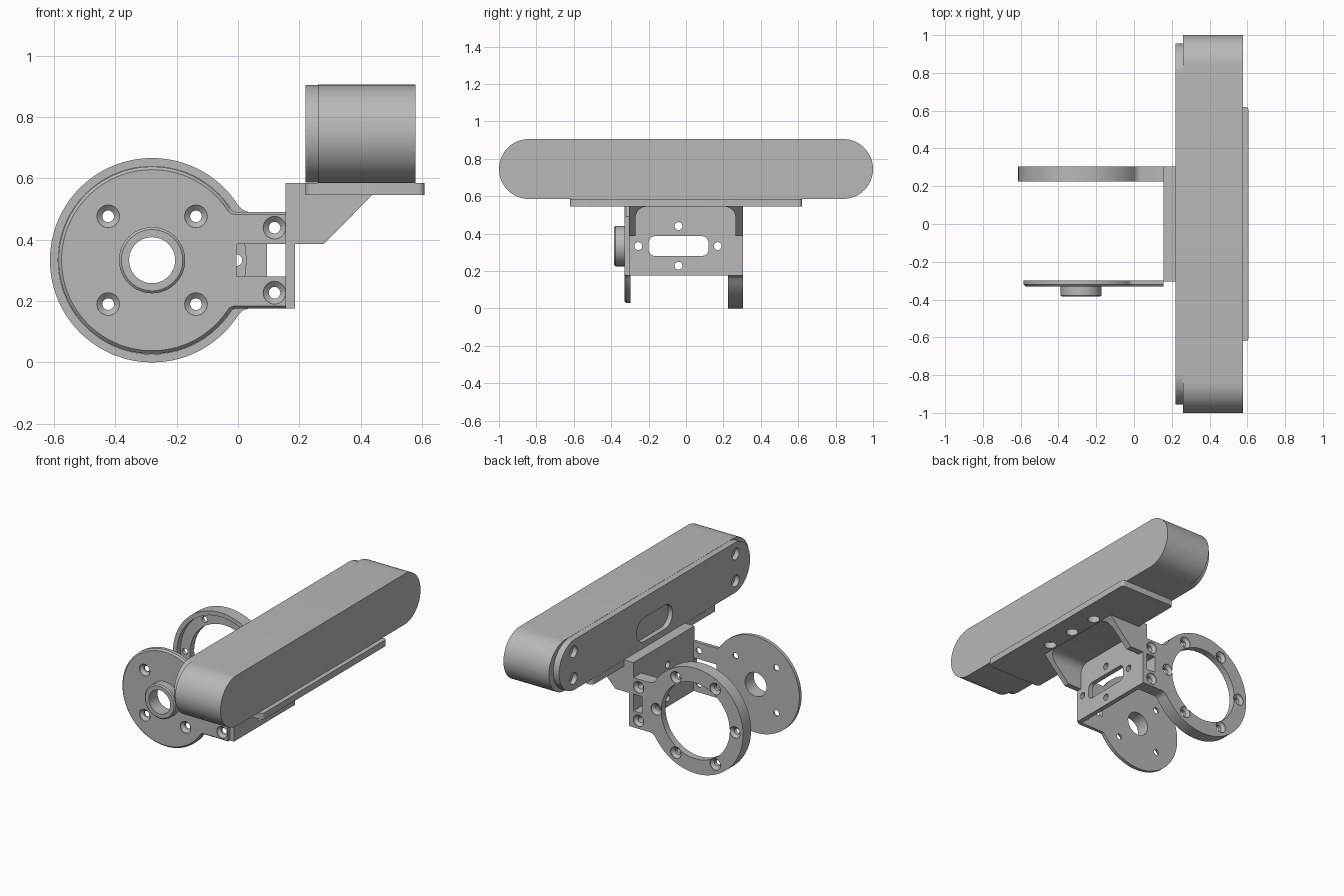
import bpy, bmesh, math

cube = bpy.data.objects.get("Cube")
if cube:
    bpy.data.objects.remove(cube, do_unlink=True)

grey = bpy.data.materials.new("plain grey")
grey.use_nodes = True
grey.diffuse_color = (0.48, 0.48, 0.48, 1)
grey.node_tree.nodes["Principled BSDF"].inputs["Base Color"].default_value = (0.48, 0.48, 0.48, 1)

CX, CZ = -0.28, 0.333   # pivot axis of the two arms
ARM = 0.157             # half height of the arms


def place(axis, u, v, w):
    return {"x": (w, u, v), "y": (u, w, v), "z": (u, v, w)}[axis]


def loft(name, axis, rings):
    """Closed solid through rings of (points, position along axis)."""
    bm = bmesh.new()
    loops = [[bm.verts.new(place(axis, u, v, w)) for u, v in pts] for pts, w in rings]
    for a, b in zip(loops, loops[1:]):
        for i in range(len(a)):
            j = (i + 1) % len(a)
            bm.faces.new((a[i], a[j], b[j], b[i]))
    bm.faces.new(loops[0])
    bm.faces.new(loops[-1])
    bmesh.ops.recalc_face_normals(bm, faces=bm.faces)
    mesh = bpy.data.meshes.new(name)
    bm.to_mesh(mesh)
    bm.free()
    mesh.materials.append(grey)
    obj = bpy.data.objects.new(name, mesh)
    bpy.context.collection.objects.link(obj)
    return obj


def prism(name, axis, pts, lo, hi):
    return loft(name, axis, [(pts, lo), (pts, hi)])


def arc(cu, cv, r, a0, a1, n):
    return [(cu + r * math.cos(a0 + (a1 - a0) * i / n),
             cv + r * math.sin(a0 + (a1 - a0) * i / n)) for i in range(n + 1)]


def circle(cu, cv, r, n=32):
    return arc(cu, cv, r, 0, math.tau, n)[:-1]


def rounded(u0, u1, v0, v1, r, n=8):
    """Rectangle with rounded corners; a large radius gives a stadium."""
    r = min(r, (u1 - u0) / 2 - 1e-4, (v1 - v0) / 2 - 1e-4)
    q = math.pi / 2
    centres = [(u1 - r, v1 - r), (u0 + r, v1 - r), (u0 + r, v0 + r), (u1 - r, v0 + r)]
    return [p for k, (u, v) in enumerate(centres) for p in arc(u, v, r, k * q, (k + 1) * q, n)]


def box(u0, u1, v0, v1):
    return [(u0, v0), (u1, v0), (u1, v1), (u0, v1)]


def paddle(radius, half, fillet, end):
    """Disc outline that runs through fillets into a straight arm."""
    reach = radius + fillet
    xc = math.sqrt(reach ** 2 - (half + fillet) ** 2)
    a = math.asin((half + fillet) / reach)
    top = arc(CX + xc, CZ + half + fillet, fillet, -math.pi / 2, a - math.pi, 8)
    disc = arc(CX, CZ, radius, a, math.tau - a, 72)
    bottom = [(u, 2 * CZ - v) for u, v in reversed(top)]
    return [(end, CZ + half)] + top + disc[1:-1] + bottom + [(end, CZ - half)]


def cut(obj, cutters):
    for c in cutters:
        c.hide_render = True
        mod = obj.modifiers.new("cut", "BOOLEAN")
        mod.operation, mod.solver, mod.object = "DIFFERENCE", "EXACT", c
    deps = bpy.context.evaluated_depsgraph_get()
    mesh = bpy.data.meshes.new_from_object(obj.evaluated_get(deps))
    obj.modifiers.clear()
    obj.data = mesh
    for c in cutters:
        bpy.data.objects.remove(c, do_unlink=True)


def countersink(u, v, face, inward, depth):
    """Screw hole along y with a wide mouth at the outer face."""
    small, wide = circle(u, v, 0.019, 24), circle(u, v, 0.037, 24)
    return loft("cutter", "y", [(wide, face - inward * 0.01), (wide, face + inward * 0.004),
                                (small, face + inward * 0.02), (small, face + inward * depth)])


parts = []

# Long bar with rounded ends and its inset back cover
parts.append(prism("bar_body", "x", rounded(-1, 1, 0.585, 0.905, 0.16, 16), 0.26, 0.578))
cover = prism("bar_back_cover", "x", rounded(-0.955, 0.955, 0.586, 0.904, 0.16, 16), 0.22, 0.261)
cut(cover, [prism("cutter", "x", rounded(-0.18, 0.18, 0.625, 0.775, 0.075), 0.2, 0.25)]
    + [prism("cutter", "x", circle(y, z, 0.036, 24), 0.2, 0.25)
       for y in (-0.81, 0.81) for z in (0.66, 0.83)])
parts.append(cover)

# Shelf under the bar, narrow where it meets the bracket
shelf = prism("shelf", "z", rounded(0.22, 0.607, -0.62, 0.62, 0.02), 0.545, 0.585)
cut(shelf, [prism("cutter", "z", circle(0.48, y, 0.036, 24), 0.5, 0.6) for y in (-0.2, 0, 0.2)])
parts.append(shelf)
parts.append(prism("shelf_neck", "z", box(0.155, 0.23, -0.305, 0.305), 0.545, 0.585))

# Upright plate with servo slot and screw holes
plate = prism("upright_plate", "x", box(-0.305, 0.305, 0.176, 0.545), 0.155, 0.185)
cut(plate, [prism("cutter", "x", rounded(-0.2, 0.12, 0.28, 0.386, 0.035), 0.1, 0.3)]
    + [prism("cutter", "x", circle(y, z, 0.021, 20), 0.1, 0.3)
       for y, z in ((-0.255, CZ), (0.17, CZ), (-0.04, 0.44), (-0.04, 0.228))])
parts.append(plate)

# Sloped side gussets, hollow between with a rounded ceiling
gusset = prism("gussets", "y", [(0.183, 0.386), (0.28, 0.386), (0.437, 0.545), (0.183, 0.545)],
               -0.305, 0.305)
cut(gusset, [prism("cutter", "x", rounded(-0.27, 0.265, 0.2, 0.544, 0.06), 0.1, 0.6)])
parts.append(gusset)

# Front arm: thin disc with a chamfered rim
disc = loft("front_disc_arm", "y", [(paddle(0.305, ARM, 0.03, 0.156), -0.298),
                                    (paddle(0.305, ARM, 0.03, 0.156), -0.32),
                                    (paddle(0.295, ARM - 0.008, 0.03, 0.156), -0.33)])
holes = [(CX + sx * 0.143, CZ + sz * 0.143) for sx in (-1, 1) for sz in (-1, 1)]
holes += [(0.119, CZ + s * 0.106) for s in (-1, 1)]
cut(disc, [prism("cutter", "y", circle(CX, CZ, 0.075, 48), -0.4, -0.2),
           prism("cutter", "y", box(-0.005, 0.154, 0.28, 0.386), -0.4, -0.2)]
    + [countersink(u, v, -0.33, 1, 0.06) for u, v in holes])
parts.append(disc)

# Hollow boss on the front disc
boss = loft("pivot_boss", "y", [(circle(CX, CZ, 0.108, 48), -0.325),
                                (circle(CX, CZ, 0.108, 48), -0.378),
                                (circle(CX, CZ, 0.1, 48), -0.385)])
cut(boss, [prism("cutter", "y", circle(CX, CZ, 0.075, 48), -0.4, -0.2)])
parts.append(boss)

# Back arm: thick ring, recessed on the inside, with six screw holes
ring = prism("back_ring_arm", "y", paddle(0.333, ARM, 0.05, 0.156), 0.225, 0.305)
holes = [(CX + 0.275 * math.cos(k * math.pi / 3), CZ + 0.275 * math.sin(k * math.pi / 3))
         for k in range(6)] + [(0.119, CZ + s * 0.106) for s in (-1, 1)]
cut(ring, [prism("cutter", "y", circle(CX, CZ, 0.306, 72), 0.2, 0.262),
           prism("cutter", "y", circle(CX, CZ, 0.24, 72), 0.2, 0.4),
           prism("cutter", "y", box(0.095, 0.154, 0.28, 0.386), 0.2, 0.4)]
    + [countersink(u, v, 0.305, -1, 0.12) for u, v in holes])
parts.append(ring)

# Smooth round surfaces, keep hard edges
bpy.ops.object.select_all(action="DESELECT")
for part in parts:
    part.select_set(True)
bpy.context.view_layer.objects.active = parts[0]
bpy.ops.object.shade_smooth_by_angle(angle=math.radians(30))
